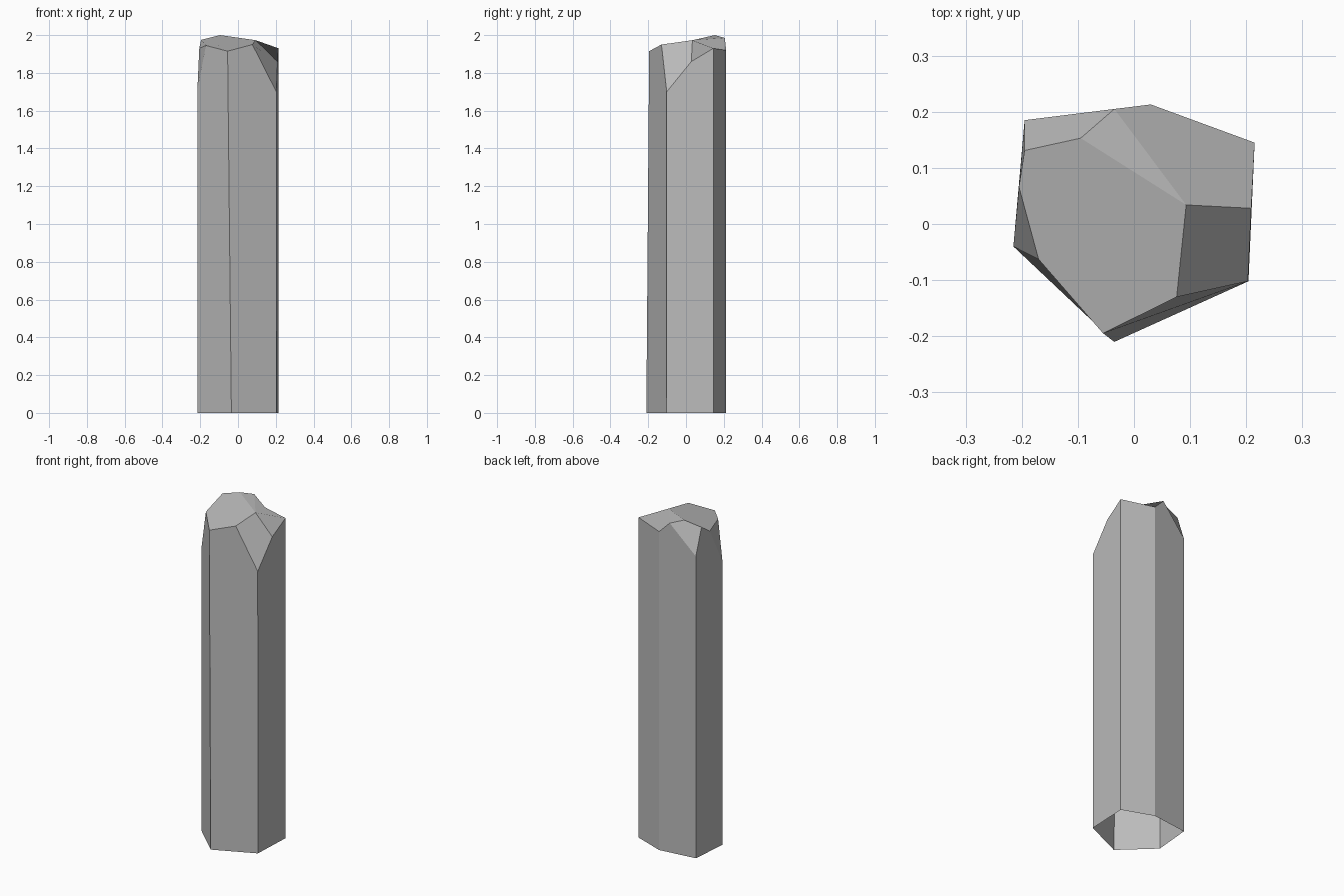
import bpy
import bmesh

# Remove the default cube
default_cube = bpy.data.objects.get("Cube")
if default_cube:
    bpy.data.objects.remove(default_cube, do_unlink=True)

# Plain stone-grey material
stone = bpy.data.materials.new("stone_grey")
stone.use_nodes = True
grey = (0.5, 0.5, 0.5, 1.0)
stone.diffuse_color = grey
stone.node_tree.nodes["Principled BSDF"].inputs["Base Color"].default_value = grey

# Outline of the open foot, counter-clockwise from above
foot_outline = {
    "back_right": (-0.195, 0.185),
    "side_right": (-0.215, -0.04),
    "front": (-0.035, -0.21),
    "front_left": (0.204, -0.102),
    "back_left": (0.215, 0.145),
    "back": (0.03, 0.213),
}

# Upper ends of the six long edges
crown_points = {
    "back_right": (-0.195, 0.185, 1.82),
    "side_right": (-0.215, -0.04, 1.71),
    "front": (-0.055, -0.195, 1.915),
    "front_left": (0.203, -0.102, 1.70),
    "back_left": (0.215, 0.145, 1.93),
    "back": (0.03, 0.213, 1.92),
    # Rim points where the corner chips meet the walls
    "rim_right_rear": (-0.195, 0.131, 1.975),
    "rim_right_mid": (-0.205, 0.066, 1.93),
    "rim_right_front": (-0.17, -0.063, 1.945),
    "rim_front_left": (0.076, -0.13, 1.95),
    "rim_left": (0.209, 0.028, 1.86),
    "rim_back": (-0.035, 0.205, 1.985),
    # Points inside the crown
    "peak": (-0.095, 0.153, 2.0),
    "notch": (0.093, 0.034, 1.973),
}

# Rim points lying on the wall that starts at each corner
wall_rims = {
    "back_right": ["rim_right_rear", "rim_right_mid"],
    "side_right": ["rim_right_front"],
    "front": ["rim_front_left"],
    "front_left": ["rim_left"],
    "back_left": [],
    "back": ["rim_back"],
}

# Chipped facets closing the crown
crown_facets = [
    ["peak", "rim_right_rear", "rim_right_mid", "rim_right_front",
     "front", "rim_front_left", "notch"],
    ["back_right", "rim_right_rear", "peak", "rim_back"],
    ["rim_right_mid", "side_right", "rim_right_front"],
    ["rim_front_left", "front_left", "rim_left", "notch"],
    ["peak", "notch", "rim_back"],
    ["rim_back", "notch", "rim_left", "back_left", "back"],
]

bm = bmesh.new()
foot = {name: bm.verts.new((x, y, 0.0)) for name, (x, y) in foot_outline.items()}
crown = {name: bm.verts.new(co) for name, co in crown_points.items()}

# Six long walls, each reaching up to its chipped rim
corners = list(foot_outline)
for start, end in zip(corners, corners[1:] + corners[:1]):
    rim = [crown[name] for name in reversed(wall_rims[start])]
    bm.faces.new([foot[start], foot[end], crown[end], *rim, crown[start]])

# Crown
for facet in crown_facets:
    bm.faces.new([crown[name] for name in facet])

mesh = bpy.data.meshes.new("stone_pillar")
bm.to_mesh(mesh)
bm.free()
mesh.materials.append(stone)
pillar = bpy.data.objects.new("stone_pillar", mesh)
bpy.context.collection.objects.link(pillar)
